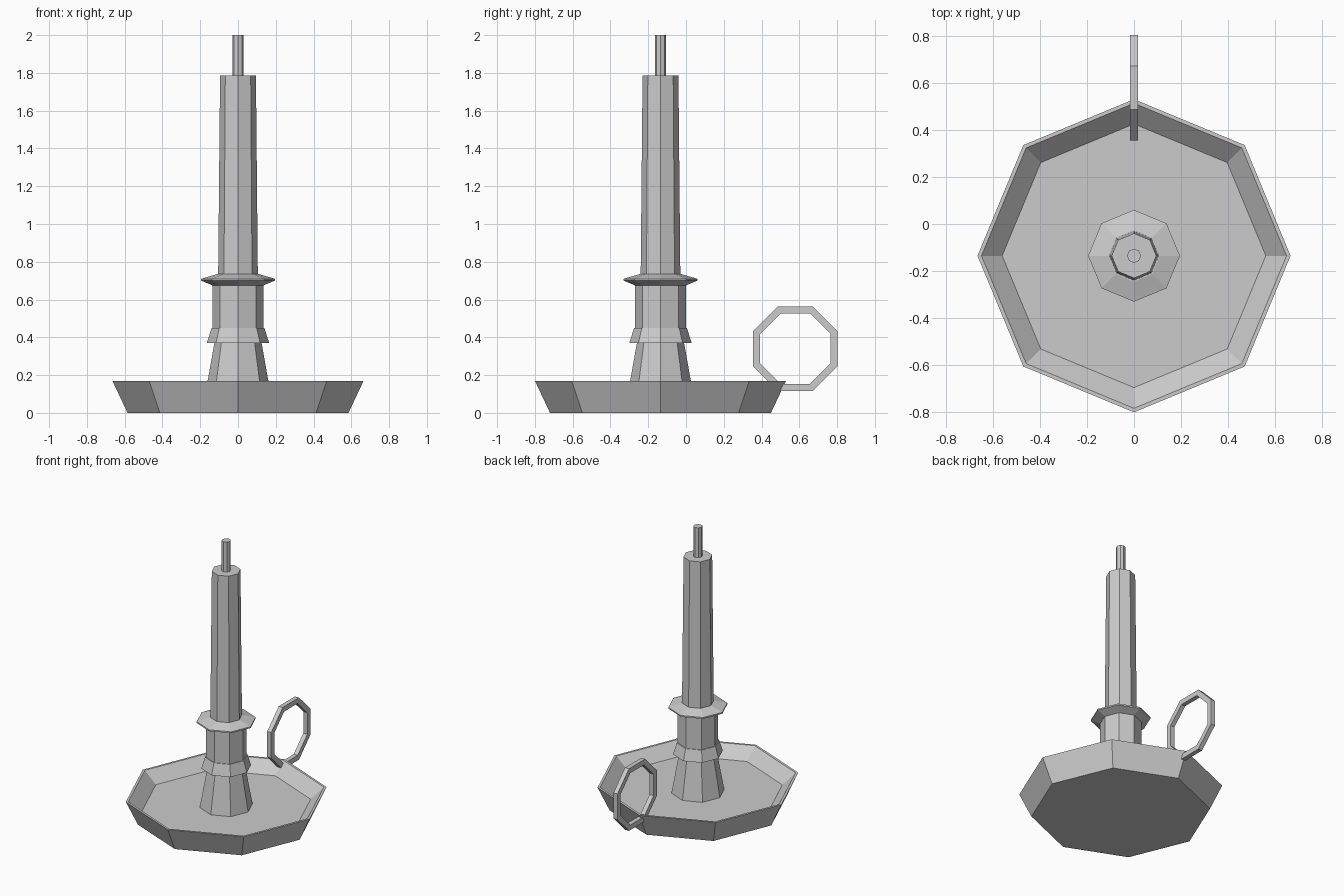
import bpy
import bmesh
from math import cos, sin, pi

if "Cube" in bpy.data.objects:
    bpy.data.objects.remove(bpy.data.objects["Cube"])

SIDES = 8
AXIS_Y = -0.135  # the dish and candle stand forward of the handle

grey = bpy.data.materials.new("plain grey")
grey.use_nodes = True
colour = (0.6, 0.6, 0.6, 1)
grey.diffuse_color = colour
grey.node_tree.nodes["Principled BSDF"].inputs["Base Color"].default_value = colour


def finish(name, bm):
    bmesh.ops.recalc_face_normals(bm, faces=bm.faces)
    mesh = bpy.data.meshes.new(name)
    bm.to_mesh(mesh)
    bm.free()
    mesh.materials.append(grey)
    obj = bpy.data.objects.new(name, mesh)
    bpy.context.collection.objects.link(obj)
    return obj


def ring(bm, radius, z, turn=0.0):
    angles = [2 * pi * i / SIDES + turn for i in range(SIDES)]
    return [bm.verts.new((radius * cos(a), radius * sin(a), z)) for a in angles]


def bridge(bm, a, b):
    for i in range(SIDES):
        j = (i + 1) % SIDES
        bm.faces.new((a[i], a[j], b[j], b[i]))


def turned(name, profile):
    """Eight-sided solid from (radius, z) points, capped at both ends."""
    bm = bmesh.new()
    rings = [ring(bm, r, z) for r, z in profile]
    for a, b in zip(rings, rings[1:]):
        bridge(bm, a, b)
    bm.faces.new(rings[0])
    bm.faces.new(rings[-1])
    obj = finish(name, bm)
    obj.location.y = AXIS_Y
    return obj


# Dish with sloping walls and a raised floor
turned("dish", [(0.585, 0), (0.665, 0.17), (0.648, 0.17), (0.56, 0.09)])

# Holder: flared foot, collar, socket and drip flange
turned("holder", [(0.175, 0.09), (0.125, 0.37), (0.165, 0.37), (0.14, 0.45),
                  (0.135, 0.45), (0.135, 0.675), (0.195, 0.70),
                  (0.195, 0.71), (0.11, 0.735)])

# Candle and wick
turned("candle", [(0.105, 0.73), (0.095, 1.785)])
turned("wick", [(0.03, 1.78), (0.03, 2.0)])

# Finger ring: square-section octagon standing upright at the back
bm = bmesh.new()
to_corner = 1 / cos(pi / SIDES)
section = [(0.2235, -0.016), (0.2235, 0.016), (0.187, 0.016), (0.187, -0.016)]
loops = [ring(bm, r * to_corner, z, pi / SIDES) for r, z in section]
for k in range(4):
    bridge(bm, loops[k], loops[(k + 1) % 4])
handle = finish("finger_ring", bm)
handle.rotation_euler.y = pi / 2
handle.location = (0, 0.579, 0.34)
